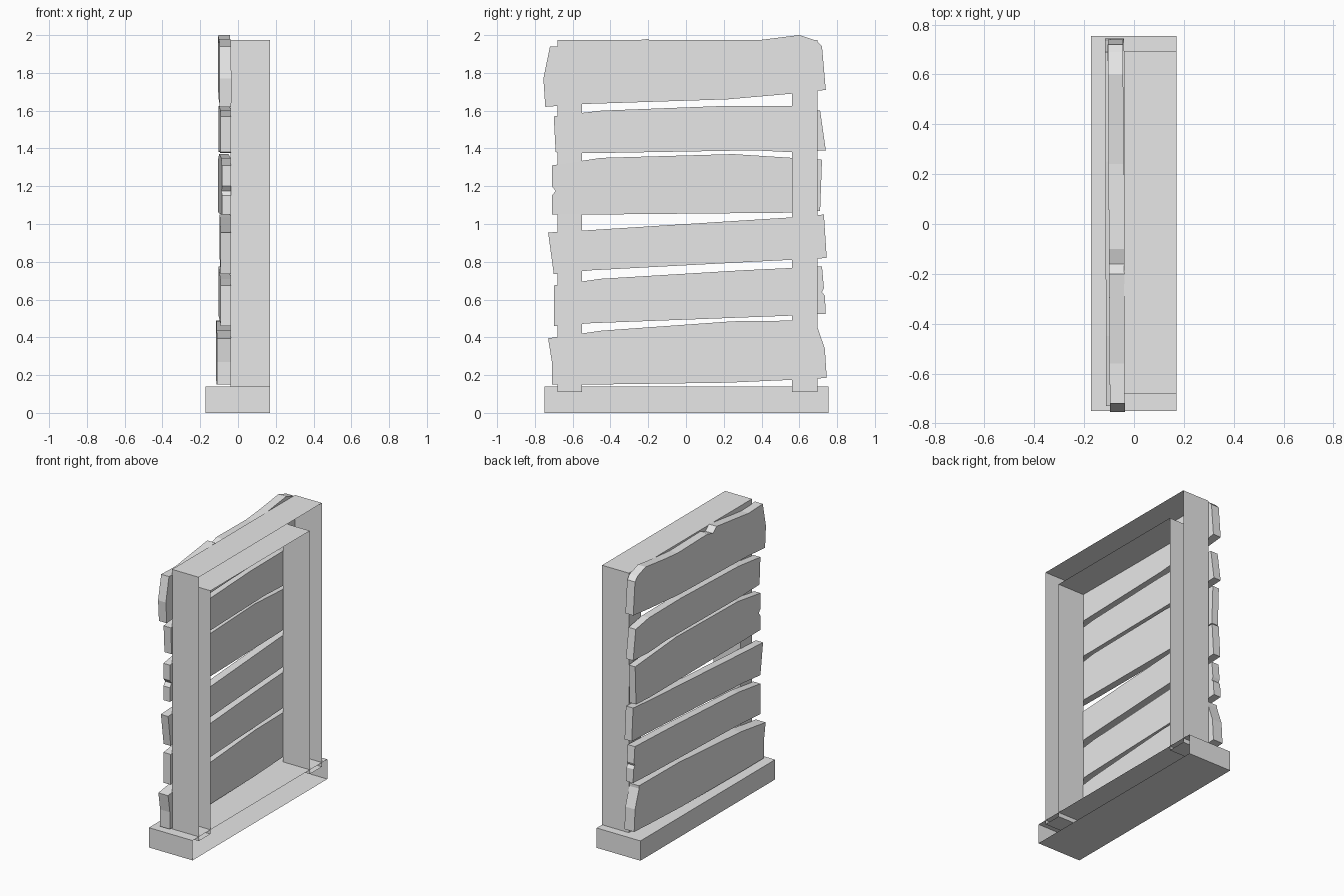
import bpy
import bmesh

old_cube = bpy.data.objects.get("Cube")
if old_cube:
    bpy.data.objects.remove(old_cube, do_unlink=True)

# One plain grey for everything
grey = bpy.data.materials.new("plain grey")
grey.use_nodes = True
grey.diffuse_color = (0.8, 0.8, 0.8, 1)
grey.node_tree.nodes["Principled BSDF"].inputs["Base Color"].default_value = (0.8, 0.8, 0.8, 1)


def extrude_outline(name, outline, back, front, lean=0.0, open_front=False):
    """Extrude a clockwise (y, z) outline from x=back to x=front.
    lean shears the part towards -x at its +y end."""
    bm = bmesh.new()

    def ring(x):
        return [bm.verts.new((x - lean * (y + 0.7) / 1.4, y, z)) for y, z in outline]

    rear, fore = ring(back), ring(front)
    bm.faces.new(rear)
    if not open_front:
        bm.faces.new(list(reversed(fore)))
    count = len(outline)
    for i in range(count):
        j = (i + 1) % count
        bm.faces.new((rear[j], rear[i], fore[i], fore[j]))
    if not open_front:
        bmesh.ops.recalc_face_normals(bm, faces=bm.faces[:])
    mesh = bpy.data.meshes.new(name)
    bm.to_mesh(mesh)
    bm.free()
    mesh.materials.append(grey)
    part = bpy.data.objects.new(name, mesh)
    bpy.context.collection.objects.link(part)
    return part


# Sill and window frame: hollow shells left open on the wall side
extrude_outline("sill", [(-0.75, 0), (-0.75, 0.14), (0.755, 0.14), (0.755, 0)],
                -0.172, 0.17, open_front=True)
extrude_outline("window_frame",
                [(-0.68, 0.11), (-0.68, 1.975), (0.695, 1.975), (0.695, 0.11),
                 (0.56, 0.11), (0.56, 1.83), (-0.55, 1.83), (-0.55, 0.11)],
                -0.04, 0.17, open_front=True)


def plank(name, top, right_end, bottom, left_end=(), outer=-0.092, lean=0.012):
    """Rough board nailed across the frame, outlined clockwise from its top left."""
    outline = [*top, *right_end, *bottom, *left_end]
    extrude_outline(name, outline, outer, -0.036, lean)


# Boards from the top down
plank("plank_top",
      top=[(-0.72, 1.94), (-0.56, 1.935), (-0.2, 1.98), (-0.16, 1.945),
           (-0.1, 1.965), (0.24, 1.96), (0.4, 1.975), (0.6, 2)],
      right_end=[(0.69, 1.97), (0.72, 1.94), (0.74, 1.71)],
      bottom=[(0.56, 1.69), (0.22, 1.66), (-0.55, 1.635), (-0.745, 1.62)],
      left_end=[(-0.755, 1.77)], outer=-0.097, lean=0.008)
plank("plank_upper",
      top=[(-0.7, 1.57), (-0.45, 1.6), (0.2, 1.625), (0.56, 1.625)],
      right_end=[(0.71, 1.6), (0.74, 1.39)],
      bottom=[(0.56, 1.38), (0.36, 1.39), (-0.5, 1.375), (-0.69, 1.38)])
plank("plank_upper_middle",
      top=[(-0.71, 1.31), (-0.45, 1.35), (0.25, 1.37), (0.72, 1.34)],
      right_end=[(0.71, 1.07)],
      bottom=[(0.56, 1.06), (-0.5, 1.05), (-0.71, 1.05)],
      left_end=[(-0.71, 1.15), (-0.69, 1.175), (-0.71, 1.2)],
      outer=-0.086, lean=0.02)
plank("plank_lower_middle",
      top=[(-0.73, 0.955), (-0.55, 0.965), (0.56, 1.035), (0.73, 1.05)],
      right_end=[(0.745, 0.82)],
      bottom=[(0.35, 0.8), (-0.5, 0.755), (-0.7, 0.735)], lean=0.005)
plank("plank_lower",
      top=[(-0.7, 0.675), (-0.45, 0.71), (0.3, 0.755), (0.72, 0.775)],
      right_end=[(0.73, 0.66), (0.72, 0.64), (0.735, 0.62), (0.74, 0.525)],
      bottom=[(0.56, 0.515), (-0.5, 0.475), (-0.7, 0.46)])
plank("plank_bottom",
      top=[(-0.73, 0.395), (-0.45, 0.435), (0.25, 0.485), (0.69, 0.49)],
      right_end=[(0.69, 0.47), (0.735, 0.34), (0.745, 0.185)],
      bottom=[(0.56, 0.175), (0.22, 0.16), (-0.5, 0.15), (-0.71, 0.15)],
      left_end=[(-0.71, 0.27)], outer=-0.112, lean=0.004)
